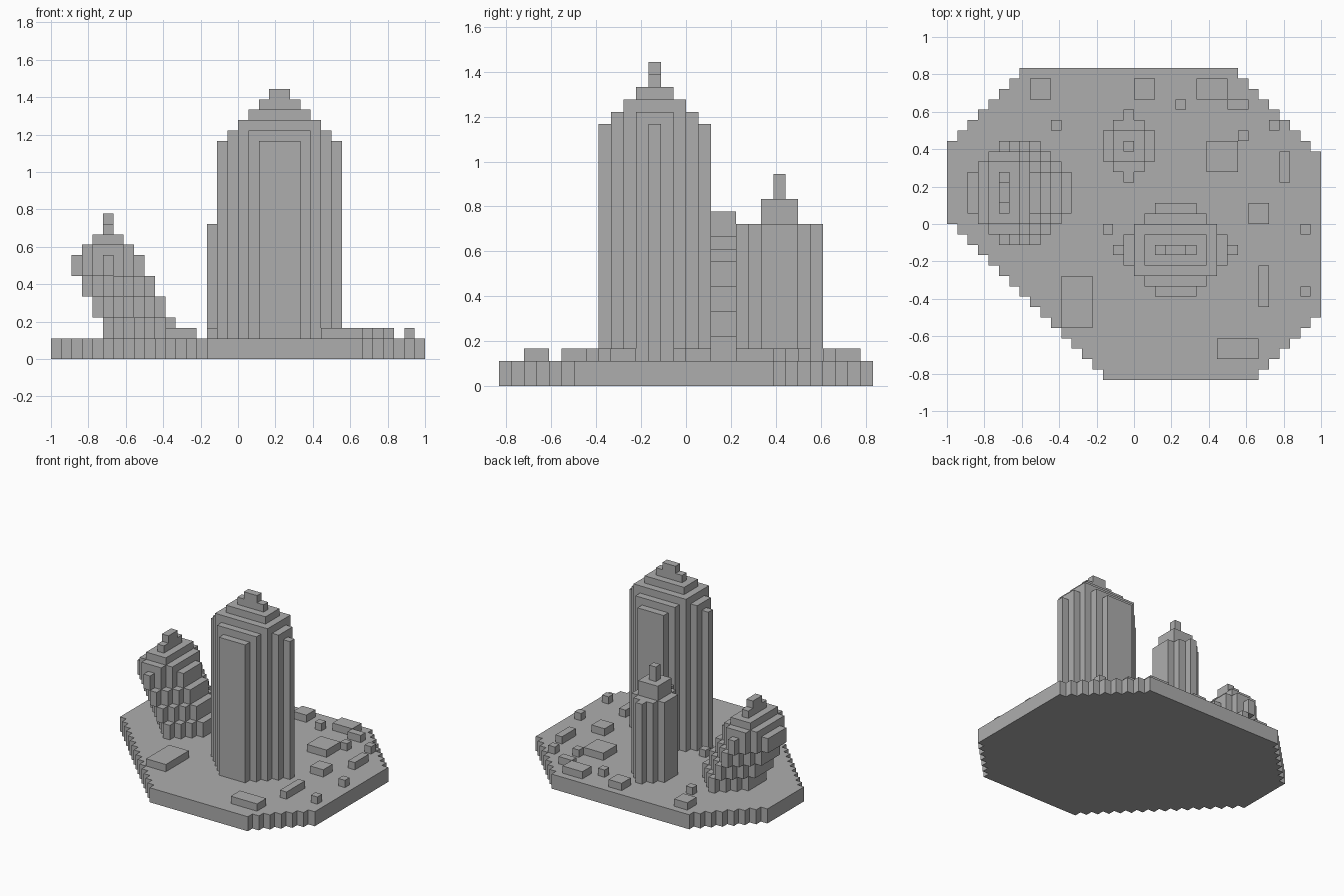
import bpy
import bmesh

U = 1 / 18  # size of one block

cube = bpy.data.objects.get("Cube")
if cube:
    bpy.data.objects.remove(cube, do_unlink=True)

stone = bpy.data.materials.new("plain grey")
stone.use_nodes = True
GREY = (0.42, 0.42, 0.42, 1)
stone.diffuse_color = GREY
stone.node_tree.nodes["Principled BSDF"].inputs["Base Color"].default_value = GREY


def prism(bm, y0, rows, z0, z1):
    """Extrude a stepped outline; rows holds (xmin, xmax) for each block of y."""
    left, right = [], []
    for i, (a, b) in enumerate(rows):
        for y in (y0 + i, y0 + i + 1):
            left.append((a, y))
            right.append((b, y))
    path = right + left[::-1]
    # drop repeated and collinear points
    path = [p for i, p in enumerate(path) if p != path[i - 1]]
    n = len(path)
    path = [p for i, p in enumerate(path)
            if not any(path[i - 1][k] == p[k] == path[(i + 1) % n][k] for k in (0, 1))]
    low = [bm.verts.new((x * U, y * U, z0 * U)) for x, y in path]
    high = [bm.verts.new((x * U, y * U, z1 * U)) for x, y in path]
    bm.faces.new(low[::-1])
    bm.faces.new(high)
    for i in range(len(path)):
        j = (i + 1) % len(path)
        bm.faces.new((low[i], low[j], high[j], high[i]))


def finish(bm, name):
    mesh = bpy.data.meshes.new(name)
    bm.to_mesh(mesh)
    bm.free()
    mesh.materials.append(stone)
    bpy.context.collection.objects.link(bpy.data.objects.new(name, mesh))


def tier(bm, cx, cy, width, depth, tip, z0, z1, inset=0):
    """Stepped diamond plan, clipped by an inset of its bounding box."""
    rows = []
    for i in range(inset, depth - inset):
        w = min(width - 2 * inset, tip + 2 * min(i, depth - 1 - i))
        rows.append((cx - w / 2, cx + w / 2))
    prism(bm, cy - depth / 2 + inset, rows, z0, z1)


def block(bm, x0, x1, y0, y1, z0, z1):
    prism(bm, y0, [(x0, x1)] * (y1 - y0), z0, z1)


# ground slab with stepped corners
bm = bmesh.new()
prism(bm, -15, [(max(-18, -18 - y, y - 25), min(18, 27 + y, 24 - y))
                for y in range(-15, 15)], 0, 2)
finish(bm, "ground_slab")

# tall tower with a stepped crown
bm = bmesh.new()
tier(bm, 4, -2.5, 12, 9, 4, 2, 21)
for k in range(1, 5):
    tier(bm, 4, -2.5, 12, 9, 4, 20 + k, 21 + k, k)
block(bm, 3, 5, -3, -2, 25, 26)
finish(bm, "tall_tower")

# leaning tower, each storey shifted sideways
bm = bmesh.new()
for s in range(4):
    tier(bm, -9.5 - s, 3, 7, 10, 1, 2 + 2 * s, 4 + 2 * s)
for k in range(1, 4):
    tier(bm, -12.5, 3, 7, 10, 1, 9 + k, 10 + k, k)
block(bm, -13, -12, 2, 4, 13, 14)
finish(bm, "leaning_tower")

# small tower with a spire
bm = bmesh.new()
tier(bm, -0.5, 7.5, 5, 7, 1, 2, 13)
block(bm, -2, 1, 6, 9, 13, 15)
block(bm, -1, 0, 7, 8, 15, 17)
finish(bm, "small_tower")

# low rubble: x, y, width, depth
RUBBLE = [
    (-10, 12, 2, 2), (-8, 9, 1, 1), (0, 12, 2, 2), (6, 12, 3, 2), (9, 11, 2, 1),
    (4, 11, 1, 1), (7, 5, 3, 3), (10, 8, 1, 1), (13, 9, 1, 1), (14, 4, 1, 3),
    (11, 0, 2, 2), (16, -1, 1, 1), (16, -7, 1, 1), (12, -8, 1, 4),
    (8, -13, 4, 2), (-7, -10, 3, 5), (-3, -1, 1, 1),
]
bm = bmesh.new()
for x, y, w, d in RUBBLE:
    block(bm, x, x + w, y, y + d, 2, 3)
finish(bm, "rubble_blocks")
